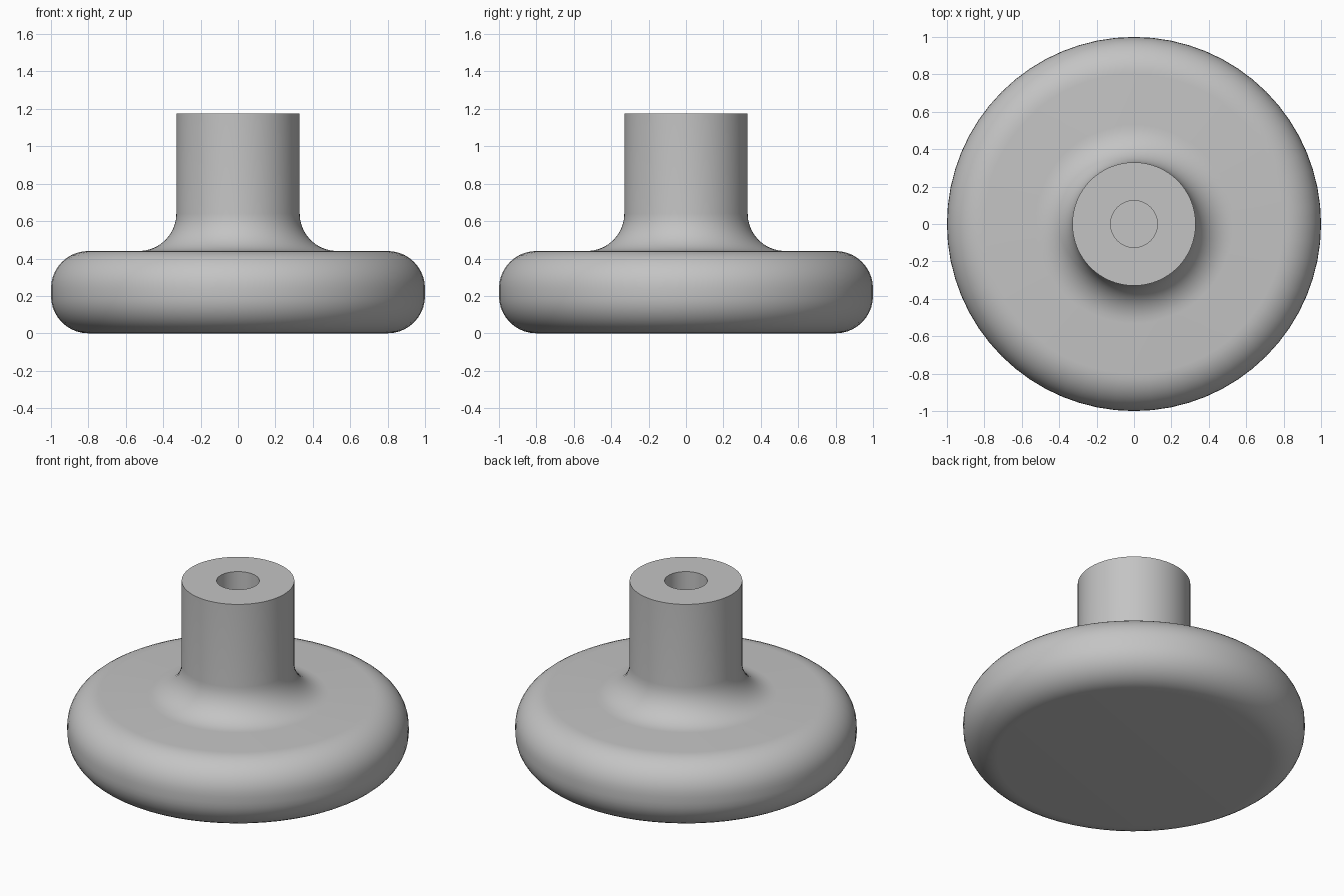
import bpy, bmesh
from math import sin, cos, pi, radians
from mathutils import Vector

SEGMENTS = 64
BASE_R, BASE_H, ROUND = 1.0, 0.44, 0.2
STEM_R, STEM_TOP, FILLET = 0.33, 1.175, 0.2
BORE_R, BORE_FLOOR = 0.125, 0.44

cube = bpy.data.objects.get("Cube")
if cube:
    bpy.data.objects.remove(cube, do_unlink=True)

grey = bpy.data.materials.new("plain grey")
grey.use_nodes = True
colour = (0.55, 0.55, 0.55, 1)
grey.diffuse_color = colour
grey.node_tree.nodes["Principled BSDF"].inputs["Base Color"].default_value = colour


def arc(r, z, radius, start, end, steps=10):
    """Points of an arc centred on (r, z), angles in degrees."""
    angles = [radians(start + (end - start) * i / steps) for i in range(steps + 1)]
    return [(r + radius * cos(a), z + radius * sin(a)) for a in angles]


def lathe(name, profile):
    """Spin a radius/height profile about the z axis."""
    bm = bmesh.new()
    verts = [bm.verts.new(Vector((r, 0, z))) for r, z in profile]
    edges = [bm.edges.new(pair) for pair in zip(verts, verts[1:])]
    bmesh.ops.spin(bm, geom=verts + edges, cent=(0, 0, 0), axis=(0, 0, 1),
                   angle=2 * pi, steps=SEGMENTS, use_merge=True)
    bmesh.ops.remove_doubles(bm, verts=bm.verts, dist=0.0001)
    bmesh.ops.recalc_face_normals(bm, faces=bm.faces)
    mesh = bpy.data.meshes.new(name)
    bm.to_mesh(mesh)
    bm.free()
    mesh.materials.append(grey)
    obj = bpy.data.objects.new(name, mesh)
    bpy.context.collection.objects.link(obj)
    bpy.ops.object.select_all(action="DESELECT")
    obj.select_set(True)
    bpy.context.view_layer.objects.active = obj
    bpy.ops.object.shade_smooth_by_angle(angle=radians(35))
    return obj


# Rounded disc, filleted stem and blind bore in one profile
profile = [(0, 0)]
profile += arc(BASE_R - ROUND, ROUND, ROUND, -90, 0)
profile += arc(BASE_R - ROUND, BASE_H - ROUND, ROUND, 0, 90)
profile += arc(STEM_R + FILLET, BASE_H + FILLET, FILLET, 270, 180)
profile += [(STEM_R, STEM_TOP), (BORE_R, STEM_TOP),
            (BORE_R, BORE_FLOOR), (0, BORE_FLOOR)]
lathe("knob_with_bored_stem", profile)
